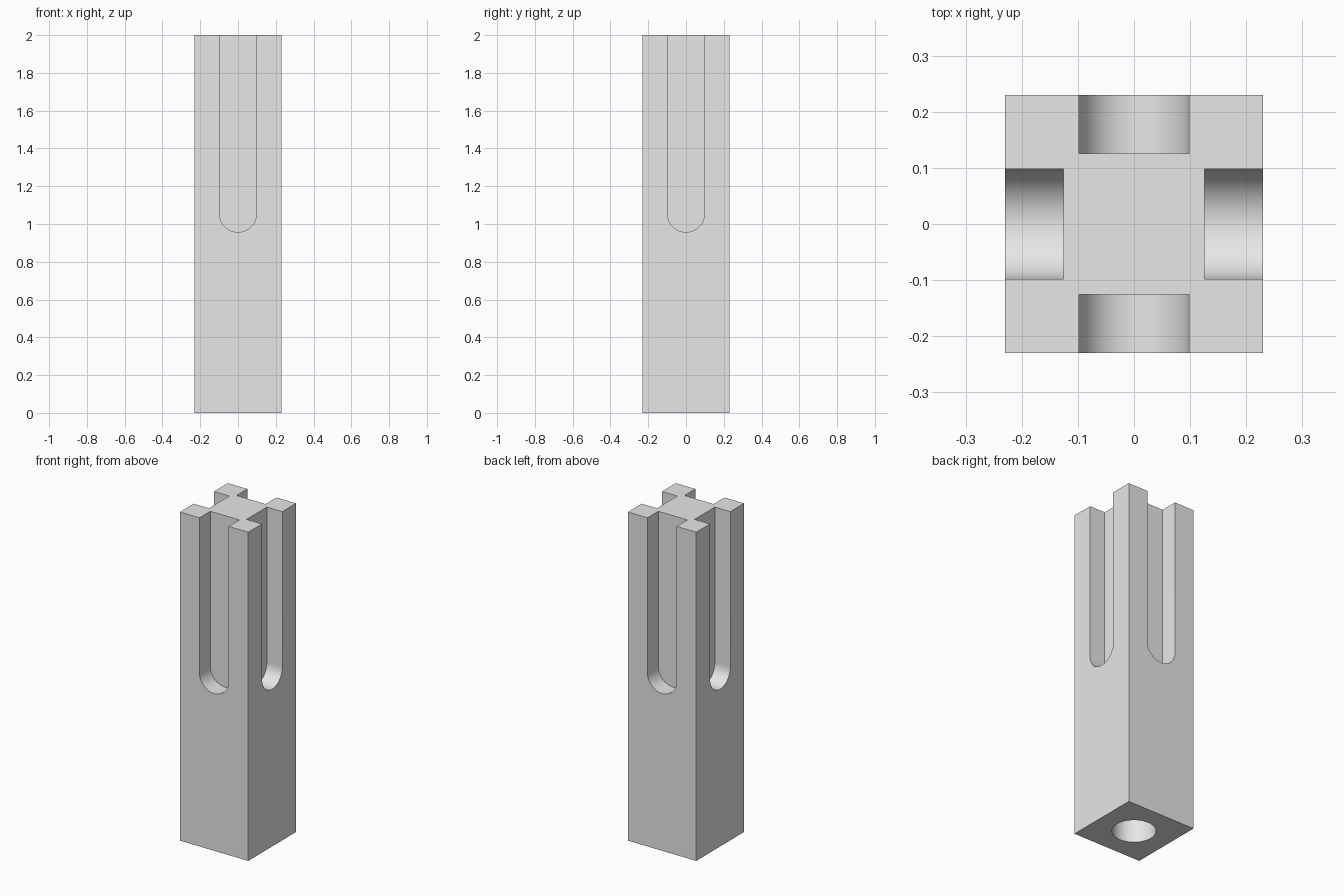
import bpy, bmesh, math
from mathutils import Matrix

HALF, HEIGHT = 0.23, 2.0           # post
SLOT_R, SLOT_Z = 0.098, 1.055      # slot radius and centre of its round end
CORE = 0.126                       # distance from axis to slot floor
BORE_R, BORE_DEPTH = 0.12, 0.8

cube = bpy.data.objects.get("Cube")
if cube:
    bpy.data.objects.remove(cube, do_unlink=True)

grey = bpy.data.materials.new("light grey")
grey.use_nodes = True
grey.diffuse_color = (0.8, 0.8, 0.8, 1)
grey.node_tree.nodes["Principled BSDF"].inputs["Base Color"].default_value = (0.8, 0.8, 0.8, 1)


def prism(name, outline, offset, matrix=Matrix()):
    """Extrude a flat outline by offset and return the object."""
    bm = bmesh.new()
    face = bm.faces.new([bm.verts.new(p) for p in outline])
    new = bmesh.ops.extrude_face_region(bm, geom=[face])["geom"]
    bmesh.ops.translate(bm, vec=offset, verts=[v for v in new if isinstance(v, bmesh.types.BMVert)])
    bmesh.ops.transform(bm, matrix=matrix, verts=bm.verts)
    bmesh.ops.recalc_face_normals(bm, faces=bm.faces)
    mesh = bpy.data.meshes.new(name)
    bm.to_mesh(mesh)
    bm.free()
    mesh.materials.append(grey)
    obj = bpy.data.objects.new(name, mesh)
    bpy.context.collection.objects.link(obj)
    return obj


# Square post
post = prism("post", [(-HALF, -HALF, 0), (HALF, -HALF, 0), (HALF, HALF, 0), (-HALF, HALF, 0)], (0, 0, HEIGHT))

# Four round-ended slots, open at the top
arc = [math.pi + math.pi * i / 32 for i in range(33)]
slot = [(SLOT_R * math.cos(a), -CORE, SLOT_Z + SLOT_R * math.sin(a)) for a in arc]
slot += [(SLOT_R, -CORE, HEIGHT + 0.1), (-SLOT_R, -CORE, HEIGHT + 0.1)]
cutters = [prism("slot_cutter", slot, (0, -0.2, 0), Matrix.Rotation(i * math.pi / 2, 4, "Z"))
           for i in range(4)]

# Round bore in the underside
ring = [math.tau * i / 64 for i in range(64)]
cutters.append(prism("bore_cutter", [(BORE_R * math.cos(a), BORE_R * math.sin(a), -0.1) for a in ring],
                     (0, 0, BORE_DEPTH + 0.1)))

bpy.context.view_layer.objects.active = post
for cutter in cutters:
    mod = post.modifiers.new("cut", "BOOLEAN")
    mod.operation, mod.solver, mod.object = "DIFFERENCE", "EXACT", cutter
    bpy.ops.object.modifier_apply(modifier=mod.name)
    bpy.data.objects.remove(cutter, do_unlink=True)

bpy.ops.object.select_all(action="DESELECT")
post.select_set(True)
bpy.ops.object.shade_smooth_by_angle(angle=math.radians(30))
